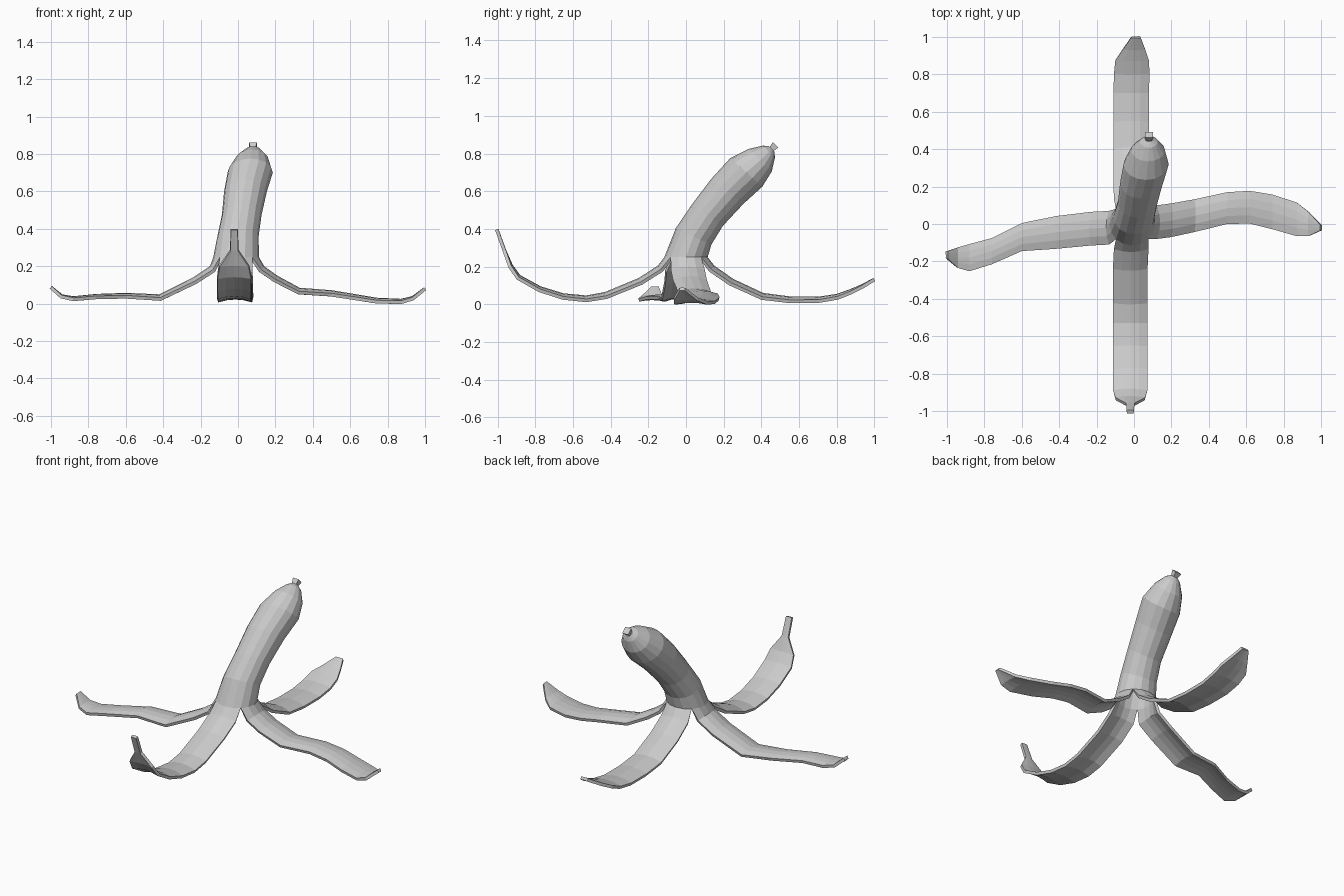
import bpy, bmesh, math
from mathutils import Vector, Matrix

if "Cube" in bpy.data.objects:
    bpy.data.objects.remove(bpy.data.objects["Cube"])

SEG = 4            # faces across each strip
N = SEG * 4        # sides of the body
bm = bmesh.new()


def skin(lower, upper, closed):
    """Quads between two rows of verts, facing outward."""
    n = len(lower)
    for i in range(n if closed else n - 1):
        j = (i + 1) % n
        bm.faces.new((lower[i], lower[j], upper[j], upper[i]))


# Upper body: x, y, z, radius, forward tilt in degrees
body = [(-.01, 0, .25, .115, 0), (0, .04, .36, .104, 25), (.02, .115, .475, .1, 36),
        (.04, .22, .6, .108, 38), (.065, .32, .70, .114, 42),
        (.075, .395, .765, .085, 45), (.08, .44, .81, .045, 45), (.08, .455, .825, .02, 45)]
rings = []
for x, y, z, r, tilt in body:
    t = math.radians(tilt)
    ring = []
    for i in range(N):
        a = math.radians(-135) + math.tau * i / N
        c, s = math.cos(a) * r * 1.06, math.sin(a) * r
        ring.append(bm.verts.new((x + c, y + s * math.cos(t), z - s * math.sin(t))))
    if rings:
        skin(rings[-1], ring, True)
    rings.append(ring)
bm.faces.new(rings[-1])

# Peeled strips: distance out, height, sideways position (world axis), width
front = [(.15, .205, -.015, .185), (.25, .14, -.02, .185), (.43, .065, -.02, .185),
         (.53, .047, -.02, .185), (.65, .058, -.02, .185), (.77, .095, -.02, .185),
         (.88, .155, -.02, .185), (.92, .21, -.02, .16), (.955, .29, -.02, .045),
         (.995, .40, -.02, .04)]
right = [(.14, .20, .01, .18), (.21, .15, .02, .18), (.33, .085, .045, .175),
         (.50, .072, .085, .17), (.62, .052, .09, .175), (.74, .032, .065, .185),
         (.87, .026, .025, .18), (.93, .04, 0, .13), (.995, .088, -.02, .03)]
back = [(.15, .205, -.015, .185), (.25, .135, -.015, .19), (.41, .06, -.015, .19),
        (.55, .042, -.015, .19), (.70, .04, -.015, .19), (.80, .055, -.012, .19),
        (.87, .08, -.01, .18), (.93, .105, 0, .12), (.995, .14, .01, .05)]
left = [(.15, .20, -.02, .18), (.24, .14, -.025, .18), (.42, .05, -.045, .175),
        (.60, .058, -.07, .15), (.76, .052, -.145, .14), (.88, .04, -.18, .145),
        (.94, .05, -.18, .11), (.995, .095, -.165, .04)]

for k, (path, sign) in enumerate([(front, 1), (right, 1), (back, -1), (left, -1)]):
    a = math.radians(-90 + 90 * k)
    out, side = Vector((math.cos(a), math.sin(a), 0)), Vector((-math.sin(a), math.cos(a), 0))
    row = [rings[0][(k * SEG + i) % N] for i in range(SEG + 1)]
    pts = [(.115, .25)] + [p[:2] for p in path]
    for n, (d, z, lat, w) in enumerate(path, 1):
        p, q = pts[n - 1], pts[min(n + 1, len(pts) - 1)]
        tan = (out * (q[0] - p[0]) + Vector((0, 0, q[1] - p[1]))).normalized()
        up = side.cross(-tan)
        sag = (.028 - .022 * n / len(path)) * w / .19
        new = []
        for i in range(SEG + 1):
            u = i / SEG - .5
            new.append(bm.verts.new(out * d + side * (lat * sign + u * w)
                                    + Vector((0, 0, z)) - up * sag * (2 * u) ** 2))
        skin(new, row, False)
        row = new

mesh = bpy.data.meshes.new("peel")
bm.to_mesh(mesh)
bm.free()
peel = bpy.data.objects.new("peel", mesh)
bpy.context.collection.objects.link(peel)
solid = peel.modifiers.new("skin_thickness", 'SOLIDIFY')
solid.thickness = .018
solid.offset = -1

# Flared nub at the top end
bpy.ops.mesh.primitive_cone_add(vertices=4, radius1=.02, radius2=.029, depth=.035,
                                location=(.08, .464, .834))
nub = bpy.context.object
nub.name = "end_nub"
nub.data.transform(Matrix.Rotation(math.radians(45), 4, 'Z'))
nub.rotation_euler = (math.radians(-45), 0, 0)
